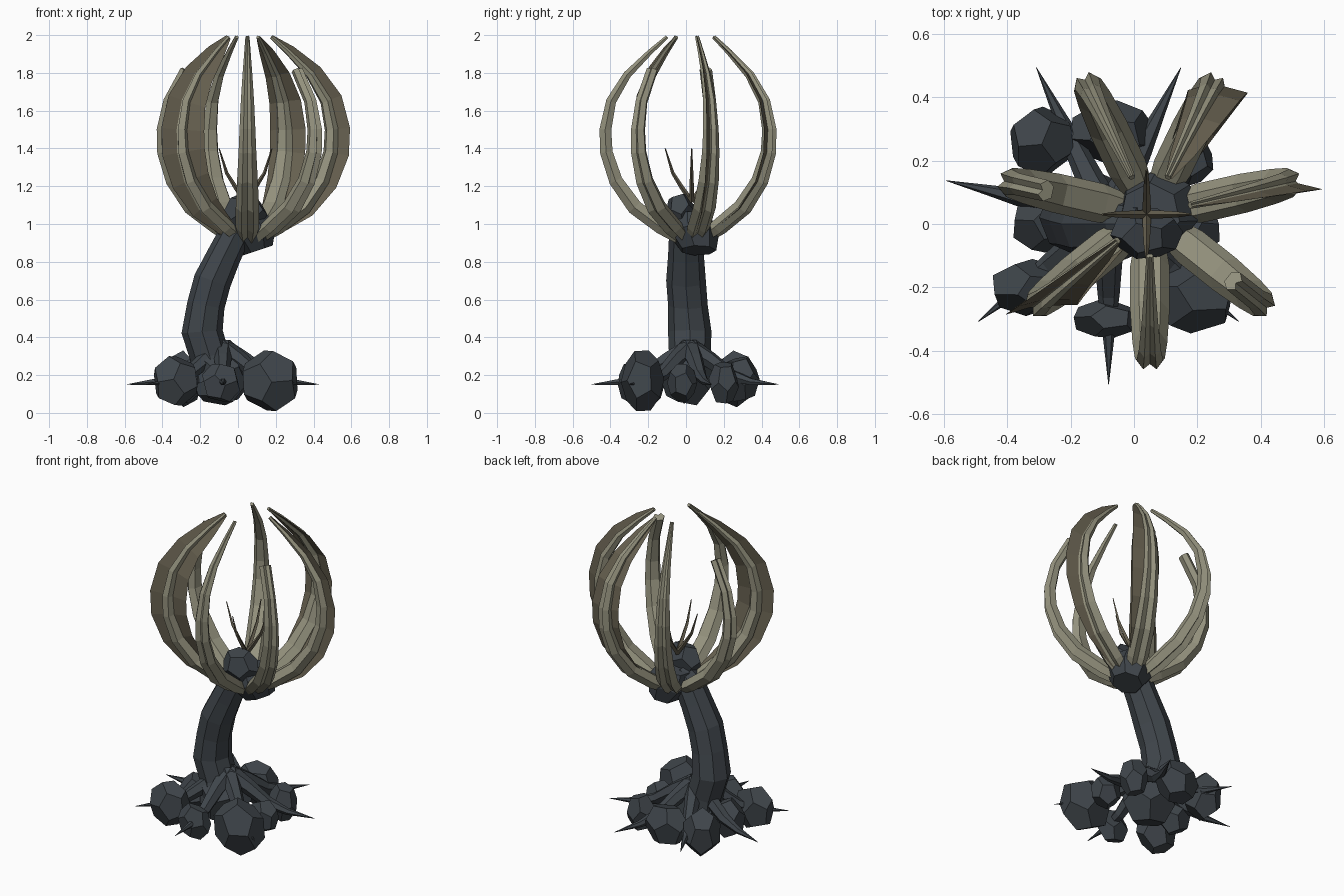
import bpy, bmesh, math, random
from mathutils import Vector, Euler

random.seed(4)
cube = bpy.data.objects.get("Cube")
if cube:
    bpy.data.objects.remove(cube, do_unlink=True)


def material(name, rgb):
    m = bpy.data.materials.new(name)
    m.use_nodes = True
    m.diffuse_color = (*rgb, 1)
    m.node_tree.nodes["Principled BSDF"].inputs["Base Color"].default_value = (*rgb, 1)
    return m


SLATE = material("dark slate", (0.05, 0.06, 0.07))
OLIVE = material("pale olive", (0.3, 0.29, 0.21))
BROWN = material("dull brown", (0.135, 0.118, 0.08))


def finish(name, bm, mat):
    bmesh.ops.recalc_face_normals(bm, faces=bm.faces)
    mesh = bpy.data.meshes.new(name)
    bm.to_mesh(mesh)
    bm.free()
    mesh.materials.append(mat)
    ob = bpy.data.objects.new(name, mesh)
    bpy.context.collection.objects.link(ob)
    return ob


def ngon(n):
    return [(math.cos(math.tau * i / n), math.sin(math.tau * i / n)) for i in range(n)]


def sweep(name, path, sizes, section, side, mat):
    """Loft a section along a path; sizes are (along side, along normal)."""
    path = [Vector(p) for p in path]
    bm = bmesh.new()
    rings = []
    for i, p in enumerate(path):
        tangent = (path[min(i + 1, len(path) - 1)] - path[max(i - 1, 0)]).normalized()
        normal = side.cross(tangent).normalized()
        a, b = sizes[i]
        rings.append([bm.verts.new(p + side * u * a + normal * v * b) for u, v in section])
    n = len(section)
    for lower, upper in zip(rings, rings[1:]):
        for k in range(n):
            j = (k + 1) % n
            bm.faces.new((lower[k], lower[j], upper[j], upper[k]))
    bm.faces.new(rings[0][::-1])
    bm.faces.new(rings[-1])
    return finish(name, bm, mat)


def rock(name, centre, radii):
    """Twelve-sided boulder, randomly turned and fitted to the given radii."""
    seed = bmesh.new()
    bmesh.ops.create_icosphere(seed, subdivisions=1, radius=1)
    turn = Euler([random.uniform(0, math.tau) for _ in range(3)]).to_matrix()
    points = [turn @ f.calc_center_median() for f in seed.faces]
    seed.free()
    span = [max(abs(p[k]) for p in points) for k in range(3)]
    bm = bmesh.new()
    for p in points:
        bm.verts.new([centre[k] + p[k] / span[k] * radii[k] for k in range(3)])
    bmesh.ops.convex_hull(bm, input=bm.verts)
    bmesh.ops.dissolve_limit(bm, angle_limit=0.03, verts=bm.verts, edges=bm.edges)
    return finish(name, bm, SLATE)


def radial(angle):
    a = math.radians(angle)
    out = Vector((math.cos(a), math.sin(a), 0))
    return out, Vector((-out.y, out.x, 0))


# Bent trunk
trunk = [(-0.12, 0.01, 0.18), (-0.15, 0.02, 0.3), (-0.19, 0.02, 0.43), (-0.17, 0.01, 0.57),
         (-0.135, 0, 0.7), (-0.075, 0, 0.83), (-0.02, 0, 0.94), (0.04, 0, 1.0)]
widths = [0.13, 0.11, 0.115, 0.105, 0.105, 0.095, 0.09, 0.07]
sweep("trunk", trunk, [(w, w * 0.95) for w in widths], ngon(8), Vector((0, 1, 0)), SLATE)

# Boulders around the foot
boulders = {
    "front_left": ((0.17, -0.23, 0.17), (0.145, 0.115, 0.16)),
    "front_right": ((-0.33, -0.2, 0.17), (0.115, 0.09, 0.13)),
    "front": ((-0.09, -0.3, 0.16), (0.1, 0.06, 0.1)),
    "back_right": ((-0.29, 0.26, 0.18), (0.1, 0.11, 0.15)),
    "back": ((-0.07, 0.29, 0.18), (0.13, 0.1, 0.12)),
    "back_left": ((0.17, 0.2, 0.16), (0.08, 0.08, 0.11)),
    "left": ((0.19, -0.02, 0.16), (0.08, 0.08, 0.1)),
    "right": ((-0.29, 0, 0.17), (0.09, 0.09, 0.12)),
    "centre": ((-0.1, 0.01, 0.2), (0.15, 0.15, 0.16)),
}
for label, (centre, radii) in boulders.items():
    rock(label + "_boulder", centre, radii)

ANGLES = [-90 + i * 360 / 7 for i in range(7)]

# Roots that end in spikes
foot = Vector((-0.08, 0.02, 0))
for i, angle in enumerate(ANGLES):
    out, side = radial(angle)
    path = [foot + out * r + Vector((0, 0, z))
            for r, z in ((0, 0.34), (0.12, 0.28), (0.24, 0.2), (0.36, 0.165), (0.525, 0.15))]
    sweep(f"root_{i + 1}", path, [(w, w) for w in (0.06, 0.045, 0.035, 0.02, 0.001)],
          ngon(6), side, SLATE)

# Leaning cup and the boulder inside it
sweep("cup", [(0.105, 0.065, 0.86), (0.075, 0.04, 0.95), (0.05, 0.03, 1.04)],
      [(0.095, 0.085), (0.135, 0.135), (0.1, 0.1)], ngon(7), Vector((0, 1, 0)), SLATE)
rock("cup_boulder", (0.04, -0.03, 1.06), (0.115, 0.08, 0.1))

# Petals: grooved tubes curving out and back in
crown = Vector((0.05, 0.03, 0))
profile = [(0.04, 0.91), (0.16, 0.985), (0.3, 1.09), (0.4, 1.23), (0.45, 1.38), (0.455, 1.5),
           (0.425, 1.65), (0.34, 1.79), (0.22, 1.91), (0.13, 1.99)]
petal_sizes = [(0.04, 0.03), (0.062, 0.04), (0.062, 0.042), (0.055, 0.038), (0.047, 0.035),
               (0.042, 0.033), (0.035, 0.028), (0.026, 0.022), (0.017, 0.015), (0.011, 0.01)]
grooved = [(-1, 0.1), (-0.55, -0.9), (0.55, -0.9), (1, 0.1), (0.5, 1), (0, 0.5), (-0.5, 1)]
CUT = (1, 5)
FINS = {2: [(-0.35, 0.75)], 3: [(-0.9, 0.2), (0.5, -0.4)], 6: [(-0.3, 0.8), (0.65, -0.8)]}

for i, angle in enumerate(ANGLES):
    out, side = radial(angle)
    path = [crown + out * r + Vector((0, 0, z)) for r, z in profile]
    sizes = petal_sizes
    if i in CUT:
        path = path[:7] + [crown + out * 0.335 + Vector((0, 0, 1.815))]
        sizes = sizes[:7] + [(0.034, 0.026)]
    sweep(f"petal_{i + 1}", path, sizes, grooved, side, OLIVE)

    # Thin fins along some petals
    for n, (du, dv) in enumerate(FINS.get(i, [])):
        thin = 0.03
        blade = [(-dv * thin, du * thin), (dv * thin, -du * thin), (du, dv)]
        last = len(path) - 1
        spread = [0.015 + 0.11 * math.sin(math.pi * k / last) for k in range(last + 1)]
        sweep(f"petal_{i + 1}_fin_{n + 1}", path, [(s, s) for s in spread], blade, side, BROWN)

# Four thin inner filaments
for i in range(4):
    out, side = radial(90 * i)
    path = [Vector((0.04, 0.03, 0)) + out * r + Vector((0, 0, z))
            for r, z in ((0, 1.12), (0.05, 1.19), (0.1, 1.27), (0.14, 1.4))]
    sweep(f"filament_{i + 1}", path, [(w, w) for w in (0.014, 0.012, 0.009, 0.003)],
          ngon(4), side, BROWN)
